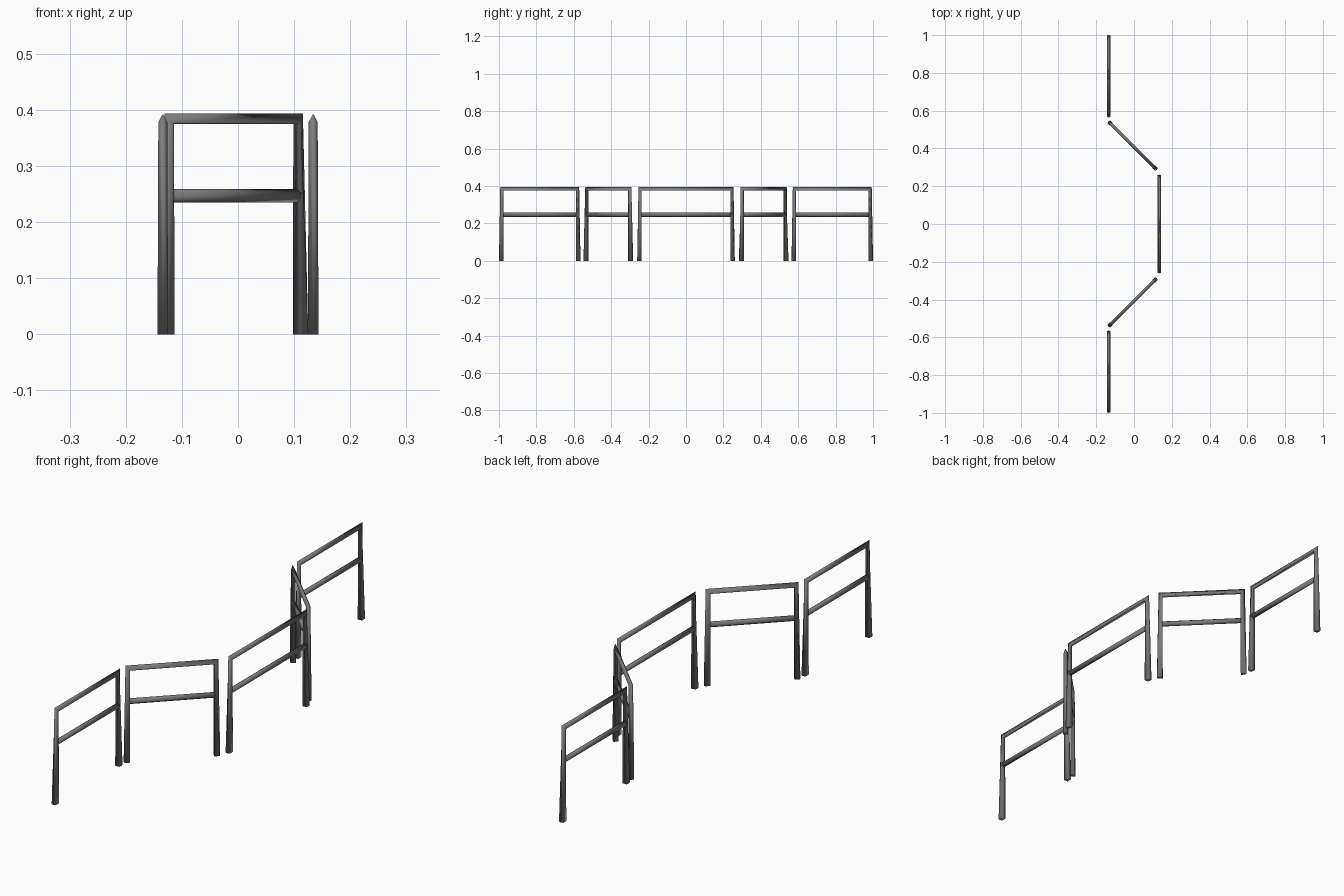
import bpy, bmesh, math
from mathutils import Vector, Matrix

if "Cube" in bpy.data.objects:
    bpy.data.objects.remove(bpy.data.objects["Cube"])

H, TOP_IN = 0.393, 0.375        # ridge height, underside of top rail
HW_B, HW_T = 0.0095, 0.008      # half widths at foot and at top
DEPTH, LEAN = 0.023, 0.007      # foot depth, inward lean of the outer face

DARK = bpy.data.materials.new("dark_grey")
DARK.diffuse_color = (0.2, 0.2, 0.2, 1)
DARK.use_nodes = True
DARK.node_tree.nodes["Principled BSDF"].inputs["Base Color"].default_value = DARK.diffuse_color


def make_object(name, bm, matrix):
    bmesh.ops.recalc_face_normals(bm, faces=bm.faces)
    for f in bm.faces:
        f.smooth = True
    mesh = bpy.data.meshes.new(name)
    bm.to_mesh(mesh)
    bm.free()
    mesh.materials.append(DARK)
    ob = bpy.data.objects.new(name, mesh)
    bpy.context.collection.objects.link(ob)
    ob.matrix_world = matrix
    return ob


def frame(length, matrix, label):
    # posts and gabled top rail: one section swept round mitred corners
    h = length / 2
    inner = h - DEPTH
    ridge = h - LEAN
    foot = [(-HW_B, inner, 0), (-HW_B, h - 0.003, 0), (0, h, 0),
            (HW_B, h - 0.003, 0), (HW_B, inner, 0)]
    head = [(-HW_T, inner, TOP_IN), (-HW_T, inner + 0.003, TOP_IN + 0.003),
            (0, ridge, H),
            (HW_T, inner + 0.003, TOP_IN + 0.003), (HW_T, inner, TOP_IN)]
    flip = lambda pts: [(x, -y, z) for x, y, z in pts]
    bm = bmesh.new()
    rings = [[bm.verts.new(p) for p in ring]
             for ring in (foot, head, flip(head), flip(foot))]
    for a, b in zip(rings, rings[1:]):
        for i in range(5):
            j = (i + 1) % 5
            bm.faces.new((a[i], a[j], b[j], b[i]))
    bm.faces.new(rings[0])
    bm.faces.new(rings[-1])
    make_object("posts_and_top_rail_" + label, bm, matrix)

    # hexagonal middle rail
    bm = bmesh.new()
    bmesh.ops.create_cone(bm, cap_ends=True, segments=6, radius1=0.0118,
                          radius2=0.0118, depth=2 * inner + 0.008)
    bmesh.ops.rotate(bm, verts=bm.verts, matrix=Matrix.Rotation(math.pi / 2, 3, 'X'))
    zs = max(v.co.z for v in bm.verts)
    xs = max(v.co.x for v in bm.verts)
    for v in bm.verts:
        v.co.z = v.co.z * 0.0118 / zs + 0.247
        v.co.x *= 0.0085 / xs
    make_object("middle_rail_" + label, bm, matrix)


def panel(a, b, label):
    a, b = Vector((*a, 0)), Vector((*b, 0))
    d = b - a
    turn = Matrix.Rotation(math.atan2(-d.x, d.y), 4, 'Z')
    frame(d.length, Matrix.Translation((a + b) / 2) @ turn, label)


# centre panel, then angled and end panels mirrored front to back
panel((0.134, -0.261), (0.134, 0.261), "centre")
for s, side in ((-1, "front"), (1, "back")):
    panel((-0.136, s * 0.5436), (0.1206, s * 0.287), side + "_angled")
    panel((-0.134, s * 1.0), (-0.134, s * 0.564), side + "_end")
